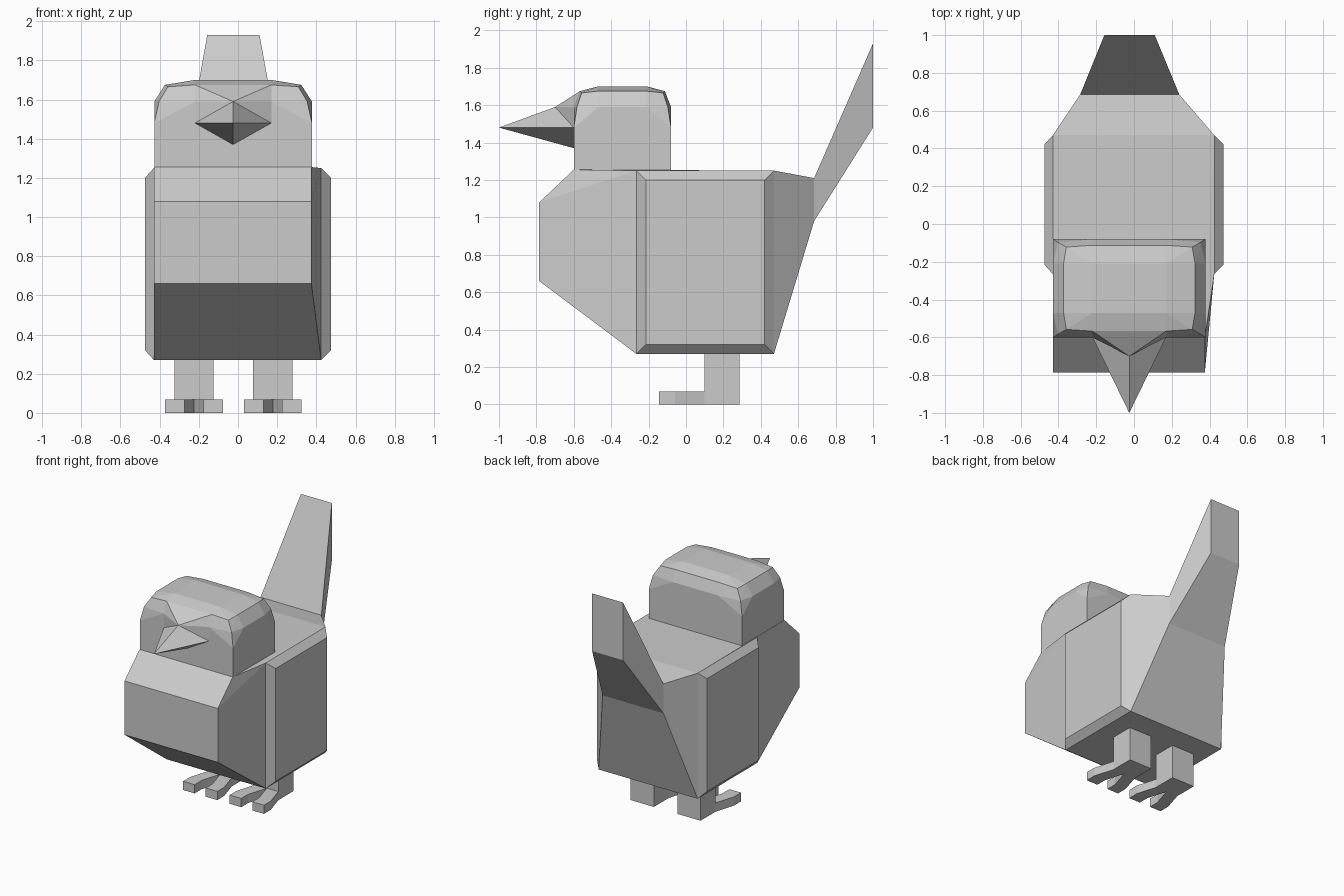
import bpy
import bmesh
import math

cube = bpy.data.objects.get("Cube")
if cube:
    bpy.data.objects.remove(cube, do_unlink=True)

grey = bpy.data.materials.new("plain_grey")
grey.use_nodes = True
grey.diffuse_color = (0.6, 0.6, 0.6, 1)
grey.node_tree.nodes["Principled BSDF"].inputs["Base Color"].default_value = (0.6, 0.6, 0.6, 1)

MID = -0.025       # centre line of head and beak
LEFT, RIGHT = 0.425, -0.43   # sides of the torso


def solid(name, *groups):
    """One flat-shaded object made of a convex block per group of corners."""
    bm = bmesh.new()
    for points in groups:
        verts = [bm.verts.new(p) for p in points]
        bmesh.ops.convex_hull(bm, input=verts)
    loose = [v for v in bm.verts if not v.link_faces]
    bmesh.ops.delete(bm, geom=loose, context='VERTS')
    bmesh.ops.dissolve_limit(bm, angle_limit=math.radians(0.5),
                             verts=bm.verts, edges=bm.edges)
    bmesh.ops.recalc_face_normals(bm, faces=bm.faces)
    mesh = bpy.data.meshes.new(name)
    bm.to_mesh(mesh)
    bm.free()
    mesh.materials.append(grey)
    obj = bpy.data.objects.new(name, mesh)
    bpy.context.collection.objects.link(obj)
    return obj


def across(x0, x1, profile):
    """Repeat (y, z) profile points at two x positions."""
    return [(x, y, z) for x in (x0, x1) for y, z in profile]


# Torso: chest, square middle and taper towards the tail
chest = [(-0.785, 0.66), (-0.785, 1.08), (-0.6, 1.255)]
middle = [(-0.265, 0.27), (-0.265, 1.25), (0.47, 1.25), (0.47, 0.27)]
tail_root = [(0.685, 0.98), (0.685, 1.21)]
tail_tip = [(1.0, 1.48), (1.0, 1.93)]
solid("body", across(RIGHT, 0.375, chest) + across(RIGHT, LEFT, middle)
      + across(-0.285, 0.24, tail_root))

# Raised tail
solid("tail", across(-0.285, 0.24, tail_root) + across(-0.157, 0.11, tail_tip))

# Folded wings: bevelled plates on both sides
for name, x, side in (("left_wing", LEFT, 1), ("right_wing", RIGHT, -1)):
    inner = [(x, y, z) for y in (-0.265, 0.47) for z in (0.27, 1.25)]
    outer = [(0.475 * side, y, z) for y in (-0.215, 0.42) for z in (0.32, 1.2)]
    solid(name, inner + outer)


# Head: straight walls with rounded upper corners
def ring(half_x, half_y, z):
    return [(MID + sx * half_x, -0.34 + sy * half_y, z)
            for sx in (-1, 1) for sy in (-1, 1)]


HX, HY, IX, IY = 0.4025, 0.26, 0.195, 0.13
solid("head",
      ring(HX, HY, 1.25) + ring(HX, HY, 1.48)
      + ring(HX, IY, 1.59) + ring(IX, HY, 1.59) + ring(0.378, 0.243, 1.59)
      + ring(0.348, IY, 1.675) + ring(IX, 0.227, 1.675)
      + ring(0.333, 0.218, 1.665) + ring(IX, IY, 1.7))

# Beak with the brow that runs into the forehead
x0, x1 = MID - IX, MID + IX
peak = (MID, -0.7, 1.59)
corners = [(x, -0.6, 1.48) for x in (x0, x1)]
brow = across(x0, x1, [(-0.6, 1.59), (-0.567, 1.675)])
solid("beak",
      corners + [peak, (MID, -1.0, 1.48), (MID, -0.6, 1.37), (MID, -0.6, 1.59)],
      corners + brow + [peak])

# Legs, each with two splayed toes
for name, cx in (("left", 0.1775), ("right", -0.225)):
    solid(name + "_leg", [(cx + dx, y, z) for dx in (-0.1, 0.1)
                          for y in (0.1, 0.285) for z in (0, 0.275)])
    for part, side in (("outer", 1 if cx > 0 else -1), ("inner", -1 if cx > 0 else 1)):
        def slab(y, a, b):
            return [(cx + side * d, y, z) for d in (a, b) for z in (0, 0.068)]
        root, bend, tip = slab(0.1, 0, 0.1), slab(-0.06, 0.048, 0.148), slab(-0.145, 0.048, 0.148)
        solid(f"{name}_{part}_toe", root + bend, bend + tip)
